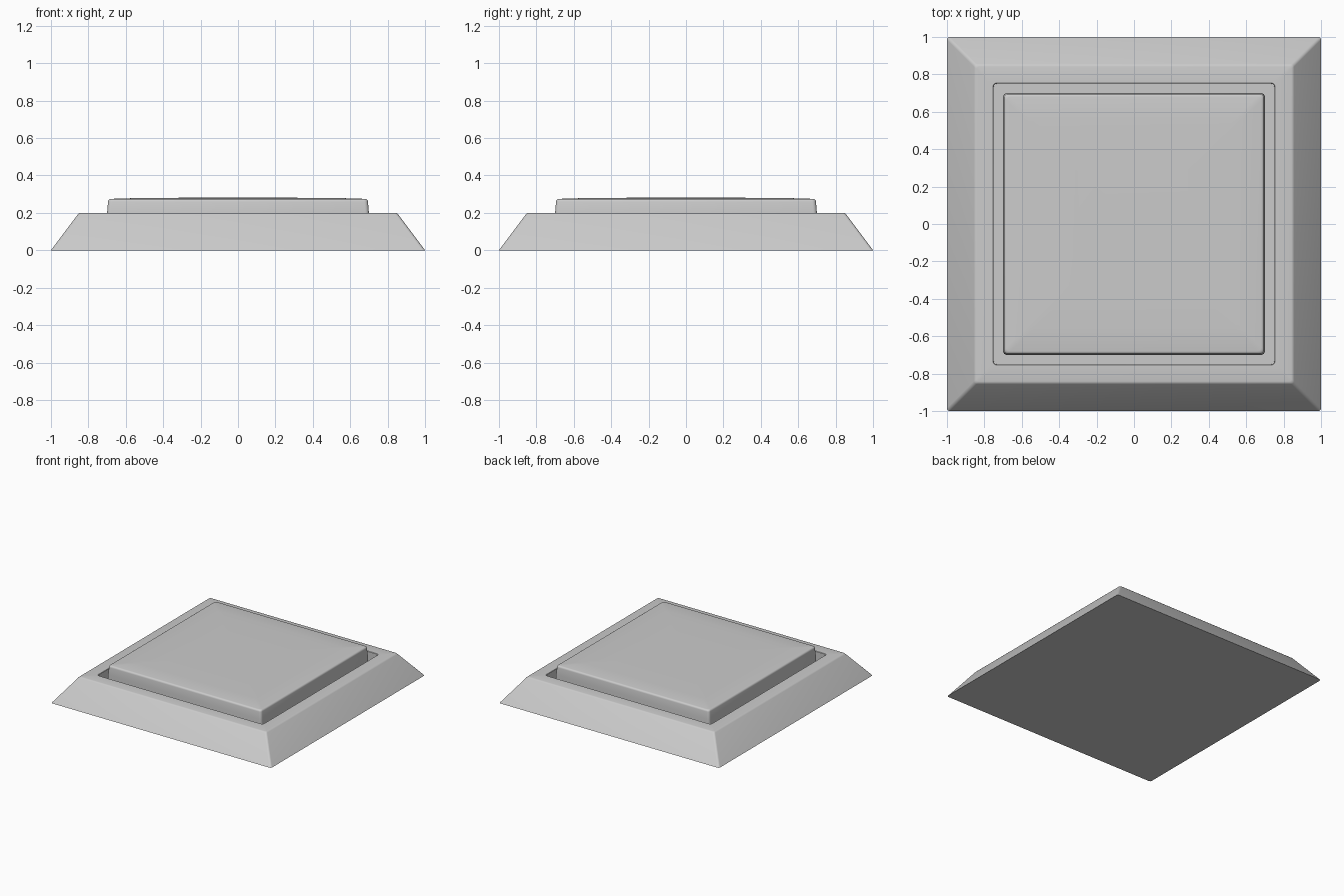
import bpy, bmesh, math

if "Cube" in bpy.data.objects:
    bpy.data.objects.remove(bpy.data.objects["Cube"])


def square_ring(bm, half, z, radius, steps=4):
    """Ring of vertices around a square with rounded corners."""
    ring = []
    for k, (sx, sy) in enumerate(((1, 1), (-1, 1), (-1, -1), (1, -1))):
        for i in range(steps + 1):
            a = math.pi / 2 * (k + i / steps)
            ring.append(bm.verts.new((sx * (half - radius) + radius * math.cos(a),
                                      sy * (half - radius) + radius * math.sin(a), z)))
    return ring


def loft(name, profile):
    """Closed solid through (half width, height, corner radius) rings."""
    bm = bmesh.new()
    rings = [square_ring(bm, *p) for p in profile]
    for a, b in zip(rings, rings[1:]):
        n = len(a)
        for i in range(n):
            j = (i + 1) % n
            bm.faces.new((a[i], a[j], b[j], b[i]))
    bm.faces.new(rings[0][::-1])
    bm.faces.new(rings[-1])
    bmesh.ops.recalc_face_normals(bm, faces=bm.faces[:])
    mesh = bpy.data.meshes.new(name)
    bm.to_mesh(mesh)
    bm.free()
    obj = bpy.data.objects.new(name, mesh)
    bpy.context.collection.objects.link(obj)
    bpy.ops.object.select_all(action='DESELECT')
    obj.select_set(True)
    bpy.context.view_layer.objects.active = obj
    bpy.ops.object.shade_smooth_by_angle(angle=math.radians(35))
    return obj


# Sloped frame with a square recess in its top
FLOOR = 0.10
loft("base_frame", [
    (1.0, 0.0, 0.015), (0.997, 0.004, 0.015),
    (0.856, 0.192, 0.015), (0.850, 0.198, 0.015), (0.841, 0.2, 0.012),
    (0.754, 0.2, 0.02), (0.751, 0.197, 0.018),
    (0.75, FLOOR, 0.015),
])

# Raised plate in the recess, soft top edge and a slightly domed top
edge = [(0.68 + 0.015 * math.cos(a), 0.26 + 0.015 * math.sin(a), 0.02)
        for a in (math.radians(d) for d in (0, 22.5, 45, 67.5, 90))]
loft("push_plate", [(0.70, FLOOR - 0.01, 0.02), (0.70, 0.2, 0.02)] + edge
     + [(0.55, 0.279, 0.02), (0.3, 0.281, 0.02)])
